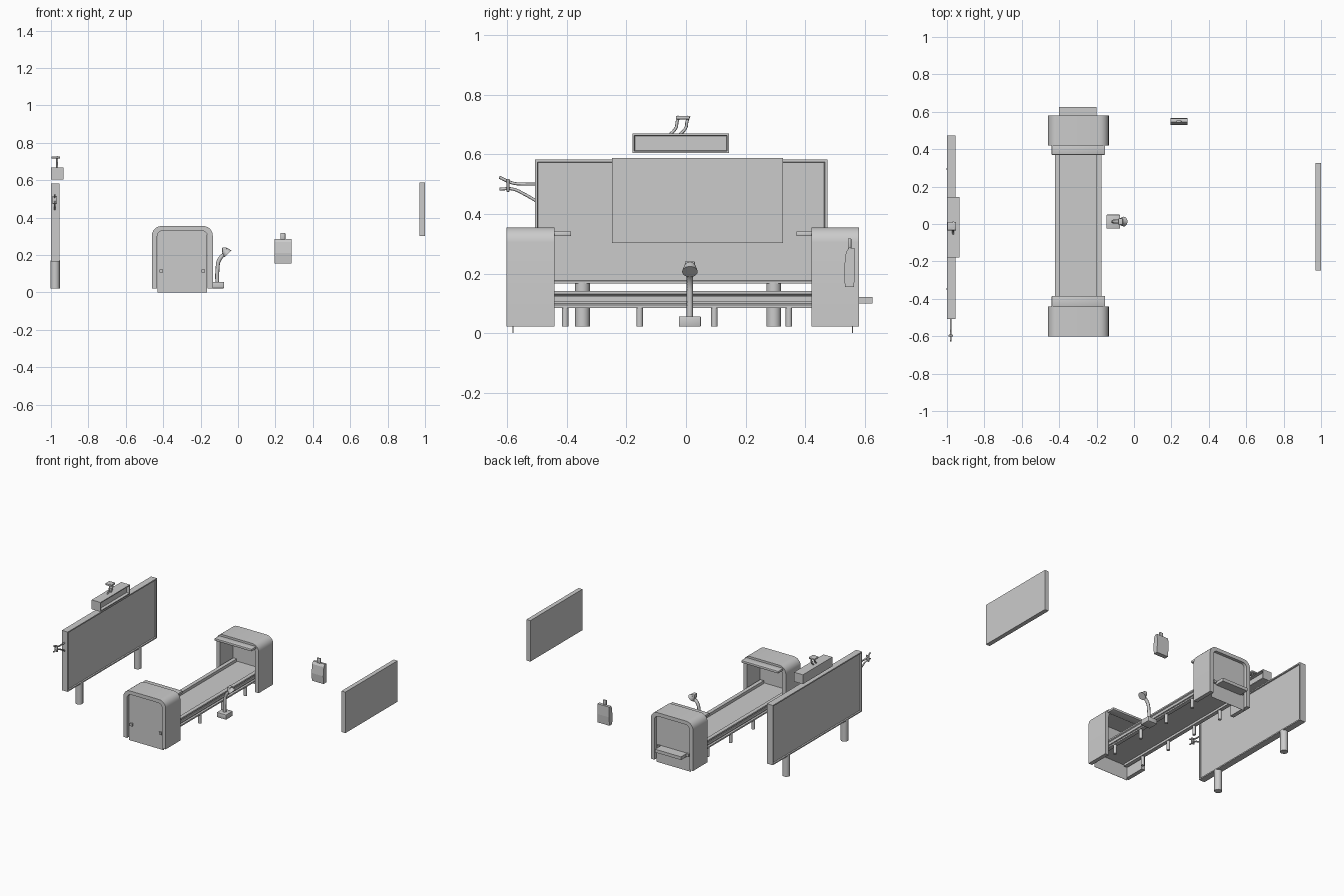
import bpy, bmesh, math
from mathutils import Vector

if "Cube" in bpy.data.objects:
    bpy.data.objects.remove(bpy.data.objects["Cube"])


def mesh_object(name, bm, smooth=False):
    bmesh.ops.recalc_face_normals(bm, faces=bm.faces)
    me = bpy.data.meshes.new(name)
    bm.to_mesh(me)
    bm.free()
    ob = bpy.data.objects.new(name, me)
    bpy.context.collection.objects.link(ob)
    if smooth:
        bpy.ops.object.select_all(action='DESELECT')
        ob.select_set(True)
        bpy.context.view_layer.objects.active = ob
        bpy.ops.object.shade_smooth_by_angle(angle=math.radians(35))
    return ob


def box(name, x, y, z, bevel=0.0, inset=None):
    """Box from (min, max) ranges; inset = (axis, sign, rim, depth) sinks panels."""
    bm = bmesh.new()
    bmesh.ops.create_cube(bm, size=1)
    for v in bm.verts:
        v.co = Vector([(a + b) / 2 + c * (b - a) for (a, b), c in zip((x, y, z), v.co)])
    if inset:
        axis, signs, rim, depth = inset
        bm.normal_update()
        for s in signs:
            faces = [f for f in bm.faces if f.normal[axis] * s > 0.9]
            bmesh.ops.inset_region(bm, faces=faces, thickness=rim)
            bmesh.ops.inset_region(bm, faces=faces, thickness=0.003, depth=-depth)
    if bevel:
        bmesh.ops.bevel(bm, geom=bm.edges[:], offset=bevel, segments=2, affect='EDGES', profile=0.5)
    return mesh_object(name, bm, bevel > 0)


def cylinder(name, a, b, r, segs=20, r2=None):
    a, b = Vector(a), Vector(b)
    bm = bmesh.new()
    bmesh.ops.create_cone(bm, cap_ends=True, segments=segs, radius1=r,
                          radius2=r if r2 is None else r2, depth=(b - a).length)
    rot = (b - a).to_track_quat('Z', 'Y')
    for v in bm.verts:
        v.co = rot @ v.co + (a + b) / 2
    return mesh_object(name, bm, True)


def tube(name, pts, r):
    cu = bpy.data.curves.new(name, 'CURVE')
    cu.dimensions = '3D'
    cu.bevel_depth = r
    cu.bevel_resolution = 2
    cu.resolution_u = 6
    cu.use_fill_caps = True
    sp = cu.splines.new('BEZIER')
    sp.bezier_points.add(len(pts) - 1)
    for p, co in zip(sp.bezier_points, pts):
        p.co = co
        p.handle_left_type = p.handle_right_type = 'AUTO'
    ob = bpy.data.objects.new(name, cu)
    bpy.context.collection.objects.link(ob)
    return ob


def extrude_y(name, profile, y0, y1):
    """Closed xz profile extruded along y."""
    bm = bmesh.new()
    f = bm.faces.new([bm.verts.new((px, y0, pz)) for px, pz in profile])
    top = bmesh.ops.extrude_face_region(bm, geom=[f])['geom']
    bmesh.ops.translate(bm, vec=(0, y1 - y0, 0),
                        verts=[g for g in top if isinstance(g, bmesh.types.BMVert)])
    return mesh_object(name, bm, True)


def arch(x0, x1, z0, z1, r, n=6):
    pts = [(x0, z0)]
    for cx, start in ((x0 + r, 180), (x1 - r, 90)):
        for i in range(n + 1):
            a = math.radians(start - 90 * i / n)
            pts.append((cx + r * math.cos(a), z1 - r + r * math.sin(a)))
    return pts + [(x1, z0)]


CX = -0.2975  # conveyor centre line

# Conveyor hoods: rounded arch shells with hanging curtains and inner awnings
shell = arch(-0.46, -0.135, 0.022, 0.355, 0.05) + arch(-0.432, -0.163, 0.022, 0.33, 0.03)[::-1]
for tag, y0, y1, curtain, awning in (("front", -0.602, -0.44, -0.58, (-0.445, -0.385)),
                                     ("back", 0.42, 0.58, 0.558, (0.37, 0.425))):
    extrude_y(tag + "_hood", shell, y0, y1)
    box(tag + "_curtain", (-0.43, -0.165), (curtain - 0.001, curtain + 0.001), (0, 0.331))
    box(tag + "_awning", (-0.44, -0.155), awning, (0.325, 0.341), 0.003)

# Conveyor belt, side rails and feet
box("conveyor_belt", (-0.4, -0.2), (-0.578, 0.626), (0.1, 0.122))
rail = [(-0.422, 0.085), (-0.395, 0.085), (-0.395, 0.142), (-0.422, 0.142),
        (-0.422, 0.132), (-0.413, 0.127), (-0.413, 0.1), (-0.422, 0.095)]
for tag, m in (("left", 1), ("right", -1)):
    extrude_y(tag + "_rail", [(CX + m * (px - CX), pz) for px, pz in rail], -0.57, 0.55)
    rx = CX - m * 0.1125
    box(tag + "_rail_end", (rx - 0.009, rx + 0.009), (-0.592, 0.572), (0.106, 0.124))
    for i in range(4):
        fy = -0.405 + 0.25 * i
        cylinder(f"{tag}_foot_{i}", (rx, fy, 0.022), (rx, fy, 0.09), 0.011, 12)

# Large display board on two posts
box("display_board", (-1.0, -0.955), (-0.507, 0.474), (0.166, 0.582),
    inset=(0, (1, -1), 0.012, 0.008))
for i, y in enumerate((-0.347, 0.294)):
    cylinder(f"board_post_{i}", (-0.9775, y, 0.022), (-0.9775, y, 0.17), 0.0245)

# Light box above the board, open towards the room
box("light_box", (-1.0, -0.932), (-0.18, 0.144), (0.604, 0.669), inset=(0, (1,), 0.009, 0.02))

# Paired wavy cables with clamp: on top of the light box and on the board side
for i, y in enumerate((-0.055, -0.022)):
    tube(f"top_cable_{i}", [(-0.967, y, 0.664), (-0.967, y + 0.022, 0.69),
                            (-0.967, y + 0.025, 0.708), (-0.967, y + 0.032, 0.728)], 0.005)
box("top_clamp", (-0.998, -0.952), (-0.034, 0.012), (0.717, 0.728), 0.002)
for i, pts in enumerate((((-0.5, 0.5), (-0.54, 0.5), (-0.58, 0.503), (-0.626, 0.523)),
                         ((-0.5, 0.442), (-0.54, 0.465), (-0.58, 0.483), (-0.626, 0.483)))):
    tube(f"side_cable_{i}", [(-0.98, y, z) for y, z in pts], 0.005)
box("side_clamp", (-0.992, -0.968), (-0.601, -0.592), (0.474, 0.517), 0.002)

# Gooseneck microphone or scanner: base, neck, tilted head
box("neck_base", (-0.147, -0.075), (-0.024, 0.05), (0.022, 0.056), 0.003)
tube("bent_neck", [(-0.111, 0.013, 0.05), (-0.11, 0.013, 0.12), (-0.1, 0.013, 0.175),
                   (-0.062, 0.013, 0.215)], 0.0105)
cylinder("neck_head", (-0.072, 0.013, 0.225), (-0.054, 0.013, 0.206), 0.019, 24, 0.026)
box("neck_head_block", (-0.085, -0.06), (-0.004, 0.03), (0.215, 0.241), 0.004)

# Handheld unit floating beside the conveyor, thicker at its base
bm = bmesh.new()
prof = [(0.533, 0.155), (0.563, 0.155), (0.567, 0.215), (0.565, 0.285), (0.546, 0.287),
        (0.536, 0.27), (0.529, 0.21)]
face = bm.faces.new([bm.verts.new((0.195, y, z)) for y, z in prof])
ext = bmesh.ops.extrude_face_region(bm, geom=[face])['geom']
bmesh.ops.translate(bm, vec=(0.09, 0, 0), verts=[g for g in ext if isinstance(g, bmesh.types.BMVert)])
mesh_object("handheld_body", bm)
box("handheld_knob", (0.226, 0.253), (0.543, 0.554), (0.283, 0.318), 0.003)

# Free-hanging flat screen
box("flat_screen", (0.97, 1.0), (-0.248, 0.325), (0.303, 0.588))
